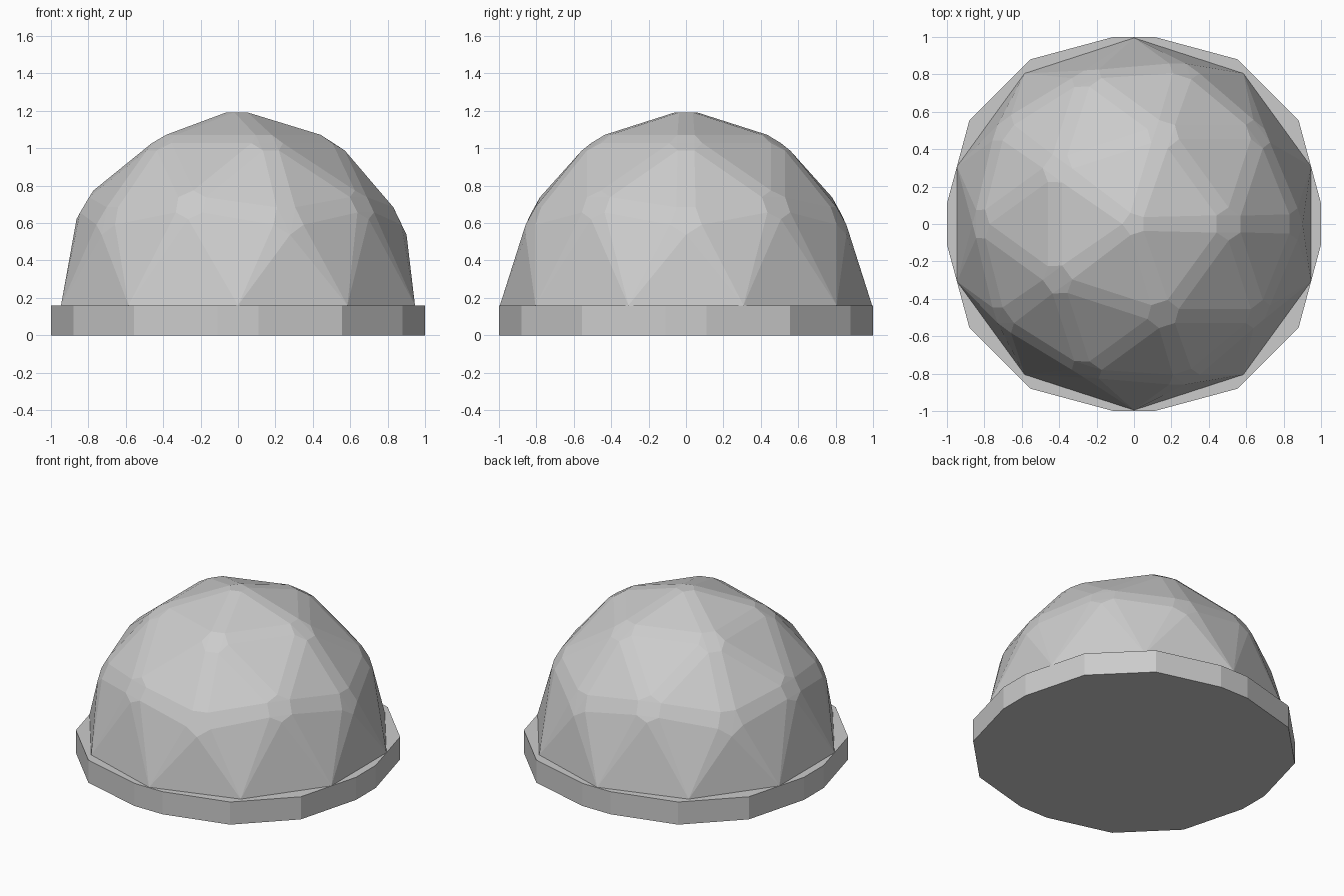
import bpy, bmesh, math

if "Cube" in bpy.data.objects:
    bpy.data.objects.remove(bpy.data.objects["Cube"])

def add_object(name, bm):
    bmesh.ops.recalc_face_normals(bm, faces=bm.faces[:])
    mesh = bpy.data.meshes.new(name)
    bm.to_mesh(mesh)
    bm.free()
    obj = bpy.data.objects.new(name, mesh)
    bpy.context.collection.objects.link(obj)
    return obj

BASE_H = 0.16

# Base slab: sixteen-sided outline, four points repeated by quarter turns
bm = bmesh.new()
quarter = [(1.0, -0.11), (1.0, 0.11), (0.88, 0.555), (0.555, 0.88)]
ring = []
for k in range(4):
    c, s = round(math.cos(k * math.pi / 2)), round(math.sin(k * math.pi / 2))
    for x, y in quarter:
        ring.append(bm.verts.new((c * x - s * y, s * x + c * y, 0)))
bottom = bm.faces.new(ring)
ext = bmesh.ops.extrude_face_region(bm, geom=[bottom], use_keep_orig=True)
top = [v for v in ext["geom"] if isinstance(v, bmesh.types.BMVert)]
bmesh.ops.translate(bm, vec=(0, 0, BASE_H), verts=top)
add_object("base_slab", bm)

# Faceted dome: upper half of an icosphere, each facet pulled in at its
# corners and the gaps closed by a hull, giving chamfers that taper at the rim
bpy.ops.mesh.primitive_ico_sphere_add(subdivisions=2, radius=1)
tmp = bpy.context.object
src = bmesh.new()
src.from_mesh(tmp.data)
bpy.data.meshes.remove(tmp.data)

for v in src.verts:
    v.co.normalize()
    v.co.x *= 0.995
    v.co.y *= 0.995
    v.co.z = BASE_H + v.co.z * 1.055

bm = bmesh.new()
for f in src.faces:
    centre = f.calc_center_median()
    if centre.z < BASE_H or min(v.co.z for v in f.verts) < BASE_H - 0.01:
        continue
    for v in f.verts:
        if v.co.z < BASE_H + 0.01:
            inset = 0.0
        elif v.co.z > BASE_H + 1.0:
            inset = 0.067
        else:
            inset = 0.095
        bm.verts.new(v.co + (centre - v.co).normalized() * inset)
src.free()
bmesh.ops.remove_doubles(bm, verts=bm.verts[:], dist=0.001)
bmesh.ops.convex_hull(bm, input=bm.verts[:])
bmesh.ops.dissolve_limit(bm, angle_limit=math.radians(0.5),
                         verts=bm.verts[:], edges=bm.edges[:])
under = [f for f in bm.faces if all(v.co.z < BASE_H + 0.01 for v in f.verts)]
bmesh.ops.recalc_face_normals(bm, faces=bm.faces[:])
bmesh.ops.delete(bm, geom=under, context="FACES_ONLY")
add_object("faceted_dome", bm)
